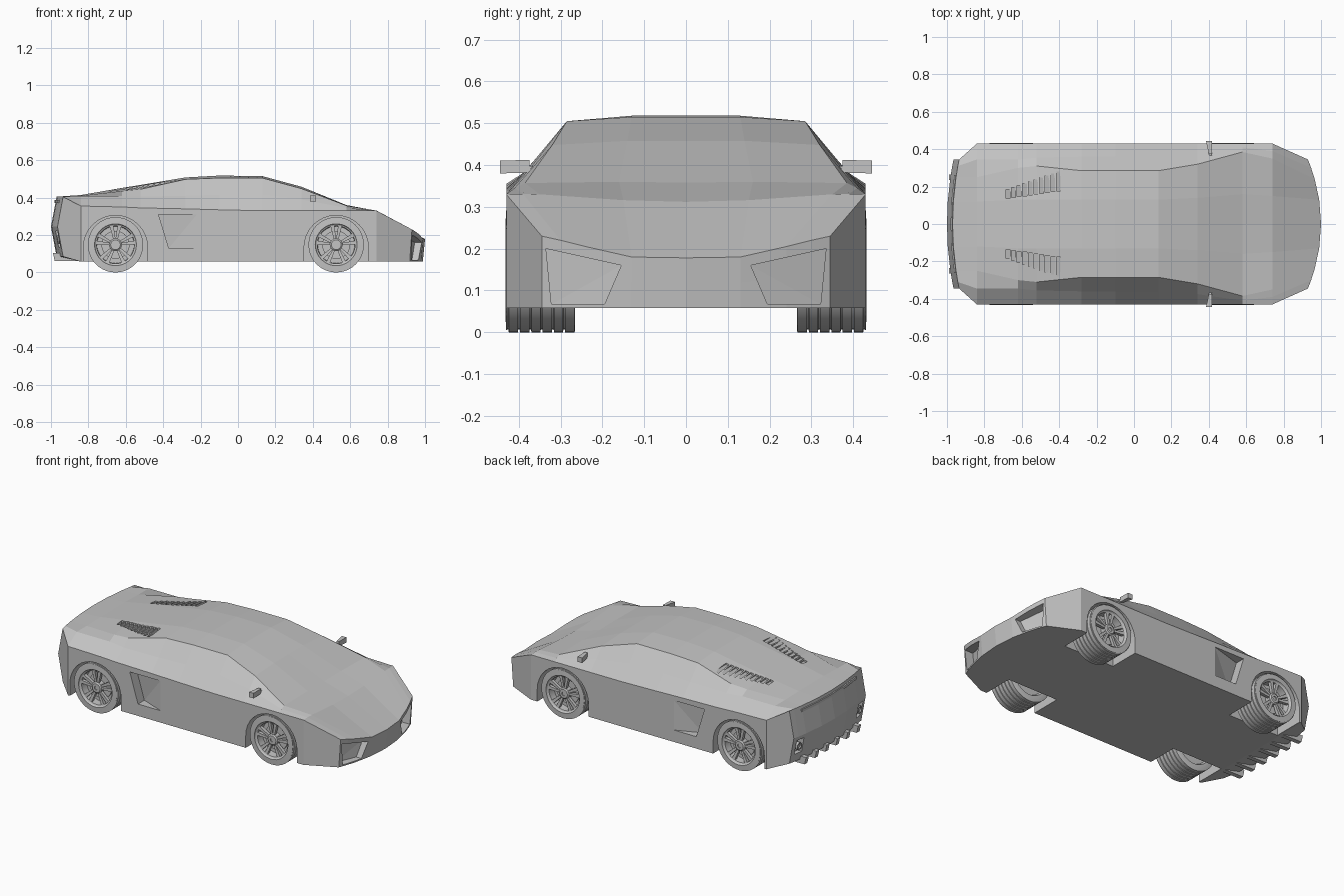
import bpy, bmesh
from math import sin, cos, pi
from mathutils import Matrix, Vector

cube = bpy.data.objects.get("Cube")
if cube:
    bpy.data.objects.remove(cube, do_unlink=True)

grey = bpy.data.materials.new("plain_grey")
grey.use_nodes = True
grey.diffuse_color = (0.55, 0.55, 0.55, 1)
grey.node_tree.nodes["Principled BSDF"].inputs["Base Color"].default_value = (0.55, 0.55, 0.55, 1)


def finish(bm, name, mirror=True):
    """Mirror the half across the centre line, clean it and make the object."""
    if mirror:
        geom = bm.verts[:] + bm.edges[:] + bm.faces[:]
        bmesh.ops.mirror(bm, geom=geom, matrix=Matrix(), merge_dist=0.0001, axis='Y')
    bmesh.ops.remove_doubles(bm, verts=bm.verts[:], dist=0.00001)
    bmesh.ops.recalc_face_normals(bm, faces=bm.faces[:])
    mesh = bpy.data.meshes.new(name)
    bm.to_mesh(mesh)
    bm.free()
    mesh.materials.append(grey)
    obj = bpy.data.objects.new(name, mesh)
    bpy.context.collection.objects.link(obj)
    return obj


def hull(bm, points):
    """Convex block around a few points."""
    verts = [bm.verts.new(p) for p in points]
    res = bmesh.ops.convex_hull(bm, input=verts)
    spare = [v for v in res["geom_interior"] if isinstance(v, bmesh.types.BMVert)]
    if spare:
        bmesh.ops.delete(bm, geom=spare, context='VERTS')


def box(bm, xs, ys, zs):
    hull(bm, [(x, y, z) for x in xs for y in ys for z in zs])


def spin(bm, profile, cx, cz, steps):
    """Revolve a (radius, y) profile about an axis along y."""
    rings = []
    for r, y in profile:
        count = steps if r > 0 else 1
        rings.append([bm.verts.new((cx + r * cos(2 * pi * i / steps), y,
                                    cz + r * sin(2 * pi * i / steps))) for i in range(count)])
    for a, b in zip(rings, rings[1:]):
        for i in range(steps):
            j = (i + 1) % steps
            quad = [a[i % len(a)], a[j % len(a)], b[j % len(b)], b[i % len(b)]]
            bm.faces.new(list(dict.fromkeys(quad)))


# Body: half sections from tail to nose, as x and then (y, z) from centre to shoulder
sections = [
    (-0.97, [(0, .405), (.12, .405), (.25, .405), (.31, .405), (.345, .405)]),
    (-0.84, [(0, .414), (.12, .414), (.25, .41), (.345, .41), (.43, .355)]),
    (-0.62, [(0, .452), (.13, .452), (.3, .435), (.345, .41), (.43, .35)]),
    (-0.52, [(0, .468), (.13, .468), (.31, .445), (.355, .405), (.43, .345)]),
    (-0.28, [(0, .508), (.13, .508), (.285, .498), (.36, .41), (.43, .34)]),
    (-0.1, [(0, .518), (.13, .518), (.285, .505), (.36, .415), (.43, .335)]),
    (0.13, [(0, .515), (.13, .515), (.285, .505), (.36, .415), (.43, .33)]),
    (0.34, [(0, .458), (.14, .458), (.32, .448), (.375, .39), (.43, .33)]),
    (0.58, [(0, .358), (.16, .36), (.385, .357), (.41, .345), (.43, .33)]),
    (0.74, [(0, .312), (.15, .316), (.35, .33), (.39, .331), (.43, .33)]),
    (1.0, [(0, .178), (.13, .18), (.24, .205), (.3, .22), (.345, .23)]),
]
bm = bmesh.new()
tops, bottoms = [], []
last = len(sections) - 1
for s, (x, pts) in enumerate(sections):
    bend = {0: 0.035, last: -0.07}.get(s, 0)
    xs = [x + bend * (y / 0.345) ** 2 for y, z in pts]
    floor = 0.085 if s == 0 else 0.058
    shift = -0.012 if s == last else 0
    tops.append([bm.verts.new((px, y, z)) for px, (y, z) in zip(xs, pts)])
    bottoms.append([bm.verts.new((px + shift, y, floor)) for px, (y, z) in zip(xs, pts)])
middles = {}
for s, bulge in ((0, -0.03), (last, 0.0)):
    middles[s] = []
    for t, b in zip(tops[s], bottoms[s]):
        co = (t.co + b.co) / 2
        middles[s].append(bm.verts.new(co + Vector((bulge, 0, 0))))
    for upper, lower in ((tops[s], middles[s]), (middles[s], bottoms[s])):
        for i in range(4):
            bm.faces.new((upper[i], upper[i + 1], lower[i + 1], lower[i]))
for s in range(last):
    for rows in (tops, bottoms):
        for i in range(4):
            bm.faces.new((rows[s][i], rows[s][i + 1], rows[s + 1][i + 1], rows[s + 1][i]))
    side = [tops[s][4], tops[s + 1][4], bottoms[s + 1][4], bottoms[s][4]]
    if s == 0:
        side.append(middles[0][4])
    if s + 1 == last:
        side.insert(2, middles[last][4])
    bm.faces.new(side)
body = finish(bm, "body")

# Openings cut from the body
wheels = {"rear": -0.655, "front": 0.525}
bm = bmesh.new()
for cx in wheels.values():
    arch = [(cx + 0.172 * cos(pi * i / 16), 0.133 + 0.172 * sin(pi * i / 16)) for i in range(17)]
    arch += [(cx - 0.172, -0.1), (cx + 0.172, -0.1)]
    hull(bm, [(x, y, z) for x, z in arch for y in (0.24, 0.5)])
# Side air intake, deepest at its rear edge
hull(bm, [(x, y, z) for x, z, depth in ((-.425, .31, .06), (-.37, .13, .06), (-.22, .31, 0), (-.22, .13, 0))
          for y in (0.429 - depth, 0.46)])
# Nose intakes
hull(bm, [(x, y, z) for y, z, back in ((.335, .2, .875), (.155, .16, .945), (.195, .067, .93), (.322, .067, .875))
          for x in (back, 1.1)])
# Tail light pocket
box(bm, (-1.1, -0.93), (.262, .318), (.135, .222))
# Engine louvre slots
for i in range(10):
    x = -0.685 + i * 0.03
    t = i / 9
    y0, y1 = 0.137 + 0.04 * t, 0.185 + 0.095 * t
    z = 0.44 + 0.17 * (x + 0.69)
    hull(bm, [(px, y, pz) for y in (y0, y1) for px, pz in
              ((x, z - 0.025), (x, z + 0.04), (x + 0.022, z - 0.008), (x + 0.022, z + 0.04))])
cutter = finish(bm, "opening_cutter")
cutter.hide_render = True
mod = body.modifiers.new("openings", 'BOOLEAN')
mod.operation = 'DIFFERENCE'
mod.solver = 'EXACT'
mod.object = cutter
bpy.context.view_layer.update()
cut = bpy.data.meshes.new_from_object(body.evaluated_get(bpy.context.evaluated_depsgraph_get()))
body.modifiers.clear()
body.data = cut
bpy.data.objects.remove(cutter, do_unlink=True)

# Wheels: ribbed tyre, recessed rim, hub and paired spokes
for end, cx in wheels.items():
    cz, radius = 0.148, 0.148
    profile = [(0, .28), (.1, .28), (.11, .265), (radius - .004, .265)]
    for i in range(6):
        y = 0.267 + i * 0.027
        profile += [(radius, y), (radius, y + 0.022), (radius - .006, y + .0225), (radius - .006, y + .0265)]
    profile += [(radius - .004, .43), (.112, .432), (.108, .424), (.101, .42), (.099, .375), (0, .375)]
    bm = bmesh.new()
    spin(bm, profile, cx, cz, 40)
    tyres = finish(bm, end + "_tyres")
    bpy.ops.object.select_all(action='DESELECT')
    tyres.select_set(True)
    bpy.context.view_layer.objects.active = tyres
    bpy.ops.object.shade_smooth_by_angle(angle=0.5)
    bm = bmesh.new()
    spin(bm, [(0, .37), (.034, .37), (.034, .418), (.026, .424), (.012, .424), (.012, .418), (0, .418)], cx, cz, 20)
    spin(bm, [(0, .372), (.075, .372), (.075, .384), (0, .384)], cx, cz, 30)
    for i in range(5):
        for spread in (-0.2, 0.2):
            a = 2 * pi * i / 5 + pi / 2 + spread
            along, across = Vector((cos(a), 0, sin(a))), Vector((-sin(a), 0, cos(a)))
            hull(bm, [Vector((cx, y, cz)) + along * r + across * w * k
                      for r, w, y0, y1 in ((.025, .006, .4, .418), (.103, .010, .402, .422))
                      for y in (y0, y1) for k in (-1, 1)])
    finish(bm, end + "_rims")

# Door mirrors: a thin stalk and a wedge-shaped head
bm = bmesh.new()
hull(bm, [(x, y, z) for y, x0, x1, z0, z1 in ((.345, .405, .42, .385, .395), (.39, .4, .412, .383, .4))
          for x in (x0, x1) for z in (z0, z1)])
hull(bm, [(x, y, z) for y, x0, x1, z0, z1 in ((.374, .4, .416, .382, .412), (.445, .385, .416, .38, .411))
          for x in (x0, x1) for z in (z0, z1)])
finish(bm, "door_mirrors")

# Tail lamps inside their pockets
bm = bmesh.new()
spin(bm, [(0, 0), (.022, 0), (.022, .035), (.015, .035), (.013, .028), (0, .028)], 0, 0, 12)
bmesh.ops.rotate(bm, verts=bm.verts[:], matrix=Matrix.Rotation(pi / 2, 3, 'Z'))
bmesh.ops.translate(bm, verts=bm.verts[:], vec=(-0.93, 0.29, 0.178))
finish(bm, "tail_lamps")

# Thin strip under the tail edge
bm = bmesh.new()
hull(bm, [(x + 0.035 * (y / 0.345) ** 2, y, z) for y in (-.26, -.13, 0, .13, .26)
          for x in (-.981, -.96) for z in (.372, .388)])
finish(bm, "tail_strip", mirror=False)

# Diffuser fins
bm = bmesh.new()
for y in (.05, .15, .25):
    hull(bm, [(x, y + k, z) for k in (-.014, .014)
              for x, z in ((-.84, .06), (-.98, .062), (-.99, .105), (-.86, .105))])
finish(bm, "diffuser_fins")
